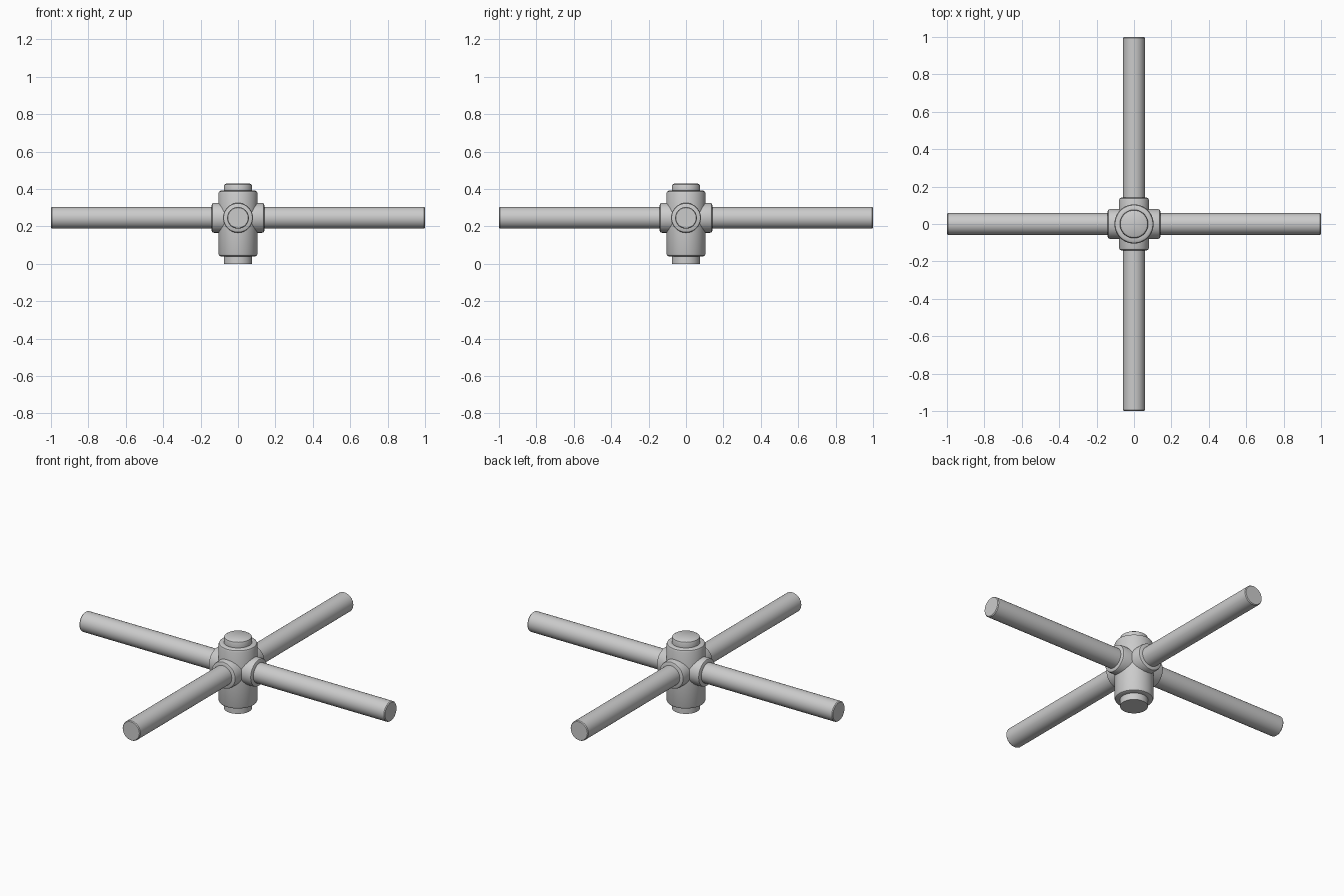
import bpy, bmesh, math
from mathutils import Matrix

if "Cube" in bpy.data.objects:
    bpy.data.objects.remove(bpy.data.objects["Cube"])

AXIS_Z = 0.246  # height of the four arms


def lathe(name, profile, matrix=Matrix(), segments=48):
    """Spin (radius, height) points around z into a closed solid."""
    bm = bmesh.new()
    rings = []
    for r, h in profile:
        rings.append([bm.verts.new((r * math.cos(a), r * math.sin(a), h))
                      for a in (2 * math.pi * i / segments for i in range(segments))])
    for low, high in zip(rings, rings[1:]):
        for i in range(segments):
            j = (i + 1) % segments
            bm.faces.new((low[i], low[j], high[j], high[i]))
    bm.faces.new(rings[0][::-1])
    bm.faces.new(rings[-1])
    bm.transform(matrix)
    mesh = bpy.data.meshes.new(name)
    bm.to_mesh(mesh)
    bm.free()
    obj = bpy.data.objects.new(name, mesh)
    bpy.context.collection.objects.link(obj)
    bpy.context.view_layer.objects.active = obj
    obj.select_set(True)
    bpy.ops.object.shade_smooth_by_angle(angle=math.radians(35))
    obj.select_set(False)
    return obj


# Upright hub with a stepped foot and a chamfered cap
lathe("hub", [(0.075, 0), (0.075, 0.04), (0.092, 0.04), (0.101, 0.044), (0.105, 0.054),
              (0.105, 0.376), (0.101, 0.386), (0.092, 0.391), (0.076, 0.391),
              (0.076, 0.413), (0.073, 0.423), (0.064, 0.429)])

# Four horizontal rods, each in a rounded collar
for i, side in enumerate(("right", "back", "left", "front")):
    m = (Matrix.Translation((0, 0, AXIS_Z)) @ Matrix.Rotation(i * math.pi / 2, 4, 'Z')
         @ Matrix.Rotation(math.pi / 2, 4, 'Y'))
    lathe(side + "_collar", [(0.08, 0.03), (0.08, 0.128), (0.077, 0.137), (0.068, 0.141)], m)
    lathe(side + "_rod", [(0.058, 0.05), (0.058, 0.995), (0.054, 1.0)], m)
